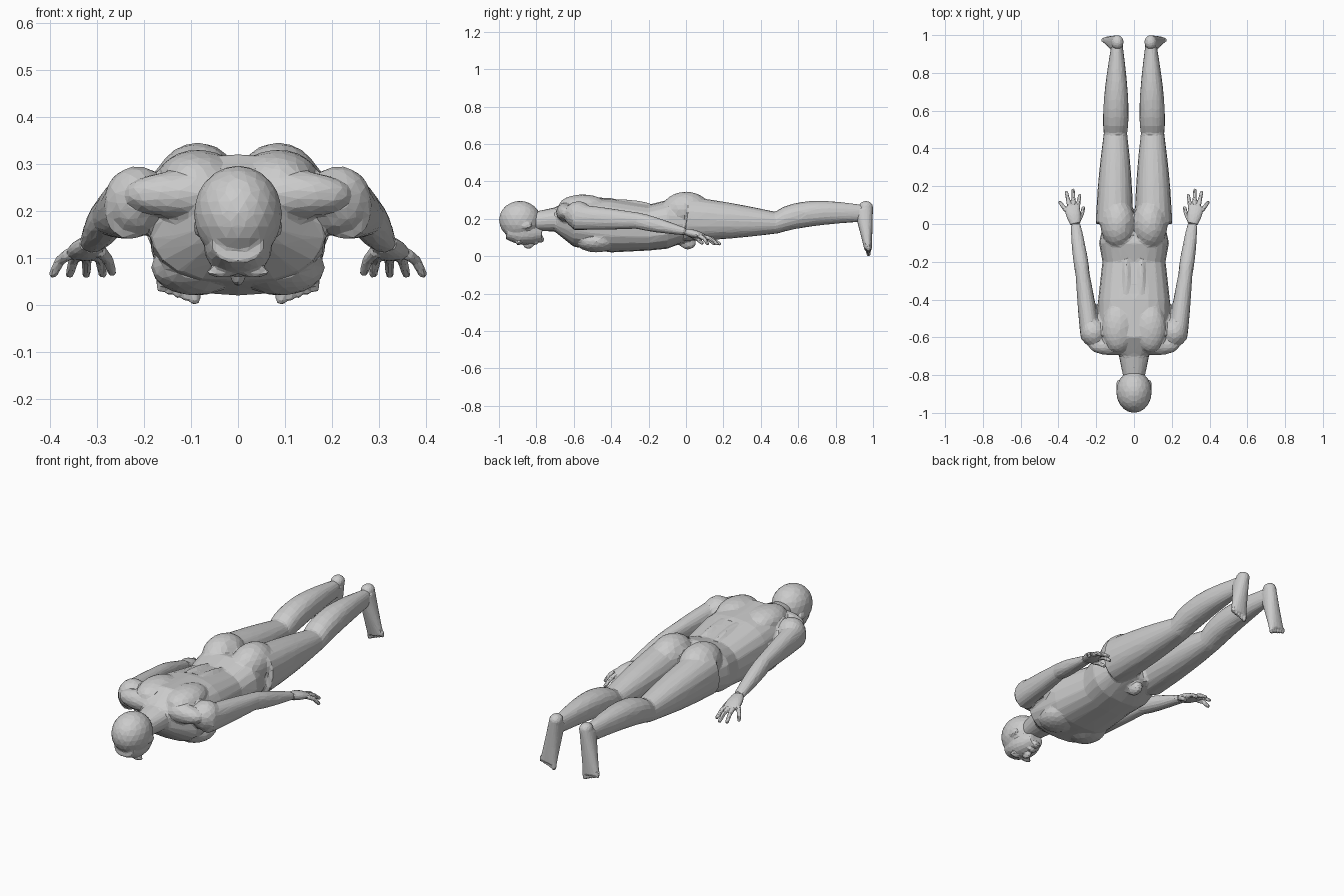
import bpy, bmesh, math
from mathutils import Vector, Matrix

cube = bpy.data.objects.get("Cube")
if cube:
    bpy.data.objects.remove(cube)

skin = bpy.data.materials.new("plain_grey")
skin.use_nodes = True
grey = (0.6, 0.6, 0.6, 1)
skin.diffuse_color = grey
skin.node_tree.nodes["Principled BSDF"].inputs["Base Color"].default_value = grey


def skin_rings(bm, rings):
    """Join a row of closed rings into a capped solid."""
    rows = [[bm.verts.new(point) for point in ring] for ring in rings]
    for row, following in zip(rows, rows[1:]):
        for i in range(len(row)):
            bm.faces.new((row[i - 1], row[i], following[i], following[i - 1]))
    bm.faces.new(rows[0])
    bm.faces.new(rows[-1])


def oval(centre, across, upward, sides=20, power=2.2):
    """Rounded ring around a centre, spanned by two half axes."""
    ring = []
    for i in range(sides):
        angle = math.tau * i / sides
        c, s = math.cos(angle), math.sin(angle)
        ring.append(centre + across * math.copysign(abs(c) ** (2 / power), c)
                    + upward * math.copysign(abs(s) ** (2 / power), s))
    return ring


def limb(bm, start, end, first, last, bulge=0, skew=1, lift=0, steps=10):
    """Tapered limb between two joints, swelling and lifting part way along."""
    start, end = Vector(start), Vector(end)
    first, last = Vector(first), Vector(last)
    along = (end - start).normalized()
    across = Vector((1, 0, 0))
    across = (across - along * across.dot(along)).normalized()
    upward = across.cross(along)
    rings = []
    for i in range(steps + 1):
        t = i / steps
        swell = math.sin(math.pi * t ** skew)
        half = first.lerp(last, t) + Vector((bulge, bulge)) * swell
        centre = start.lerp(end, t) + upward * lift * swell
        rings.append(oval(centre, across * half.x, upward * half.y))
    skin_rings(bm, rings)


def lump(bm, centre, radii):
    """Ellipsoid muscle or feature."""
    place = Matrix.Translation(centre) @ Matrix.Diagonal((*radii, 1))
    bmesh.ops.create_icosphere(bm, subdivisions=3, radius=1, matrix=place)


def digit(bm, points, radius):
    """Finger or toe: tapered segments with rounded joints."""
    for start, end in zip(points, points[1:]):
        tip = radius * 0.87
        limb(bm, start, end, (radius, radius), (tip, tip), steps=3)
        lump(bm, end, (tip, tip, tip))
        radius = tip


def finish(bm, name, voxel, ratio):
    """Mirror and fuse the overlapping volumes, then reduce them to flat facets."""
    bmesh.ops.recalc_face_normals(bm, faces=bm.faces)
    mesh = bpy.data.meshes.new(name)
    bm.to_mesh(mesh)
    bm.free()
    mesh.materials.append(skin)
    part = bpy.data.objects.new(name, mesh)
    bpy.context.scene.collection.objects.link(part)
    part.modifiers.new("other_side", "MIRROR").use_mirror_merge = False
    fuse = part.modifiers.new("fuse", "REMESH")
    fuse.mode = "VOXEL"
    fuse.voxel_size = voxel
    part.modifiers.new("soften", "SMOOTH").iterations = 3
    facet = part.modifiers.new("facet", "DECIMATE")
    facet.ratio = ratio
    facet.use_symmetry = True
    facet.symmetry_axis = "X"


# Joints of the left side
shoulder, elbow, wrist = (.23, -.6, .21), (.273, -.26, .19), (.31, 0, .13)
hip, knee, ankle = (.103, 0, .2), (.098, .48, .178), (.09, .95, .23)

# Trunk from neck to seat: position, half width, underside, top
body = bmesh.new()
trunk = [(-.7, .07, .13, .26), (-.6, .19, .05, .32), (-.4, .19, .02, .31),
         (-.2, .167, .03, .275), (-.1, .185, .04, .3), (.06, .15, .1, .25)]
skin_rings(body, [oval(Vector((0, y, (low + high) / 2)), Vector((width, 0, 0)),
                       Vector((0, 0, (high - low) / 2)), power=2.6)
                  for y, width, low, high in trunk])
# Neck
limb(body, (0, -.82, .185), (0, -.65, .2), (.055, .05), (.09, .07))

# Arms and legs
limb(body, shoulder, elbow, (.053, .07), (.037, .043), bulge=.002)
limb(body, elbow, wrist, (.037, .043), (.027, .02), bulge=.005, skew=.7)
limb(body, hip, knee, (.1, .12), (.062, .058), bulge=.006)
limb(body, knee, ankle, (.062, .058), (.03, .045), bulge=.015, skew=.75, lift=.028)

# Muscles of the left side
muscles = {
    "buttock": ((.085, 0, .248), (.093, .13, .097)),
    "shoulder_blade": ((.085, -.55, .27), (.085, .13, .06)),
    "lower_back": ((.04, -.36, .24), (.035, .22, .065)),
    "trapezius": ((.12, -.645, .235), (.12, .05, .05)),
    "chest": ((.09, -.48, .08), (.095, .11, .06)),
    "deltoid": ((.215, -.575, .22), (.07, .075, .075)),
    "groin": ((0, .01, .07), (.03, .045, .035)),
}
for centre, radii in muscles.values():
    lump(body, centre, radii)
finish(body, "body", voxel=.008, ratio=.05)

# Head: skull, face, then features
head = bmesh.new()
lump(head, (0, -.888, .193), (.094, .112, .103))
limb(head, (0, -.96, .135), (0, -.77, .118), (.055, .045), (.04, .033), bulge=.025)
features = {
    "nose": ((0, -.842, .06), (.015, .028, .02)),
    "lips": ((0, -.803, .072), (.026, .012, .012)),
    "chin": ((0, -.775, .09), (.024, .018, .018)),
    "brow": ((.035, -.895, .07), (.032, .013, .012)),
    "ear": ((.083, -.855, .165), (.011, .03, .02)),
}
for centre, radii in features.values():
    lump(head, centre, radii)
finish(head, "head", voxel=.006, ratio=.07)

# Hands: palm, thumb and four fanned fingers
hands = bmesh.new()
limb(hands, wrist, (.33, .095, .106), (.027, .018), (.038, .013), bulge=.006)
digit(hands, [Vector((.293, .02, .115)), Vector((.275, .055, .095)), Vector((.268, .085, .07))], .0125)
for k in range(4):
    spread = k - 1.5
    base = Vector((.33 + .02 * spread, .085 - .006 * spread ** 2, .108))
    tip = Vector((.34 + .035 * spread, .18 - .02 * (spread + .3) ** 2, .066))
    bend = base.lerp(tip, .55) + Vector((0, 0, .01))
    digit(hands, [base, bend, tip], .012)
finish(hands, "hands", voxel=.004, ratio=.09)

# Feet hanging toes-down with the soles facing back
feet = bmesh.new()
lump(feet, (.088, .962, .262), (.033, .038, .033))
limb(feet, (.09, .95, .25), (.125, .974, .035), (.034, .05), (.046, .02))
for k in range(5):
    x = .092 + .018 * k
    radius = .011 if k else .014
    digit(feet, [Vector((x, .974, .055)), Vector((x, .976, .012 + .006 * k))], radius)
finish(feet, "feet", voxel=.005, ratio=.09)
